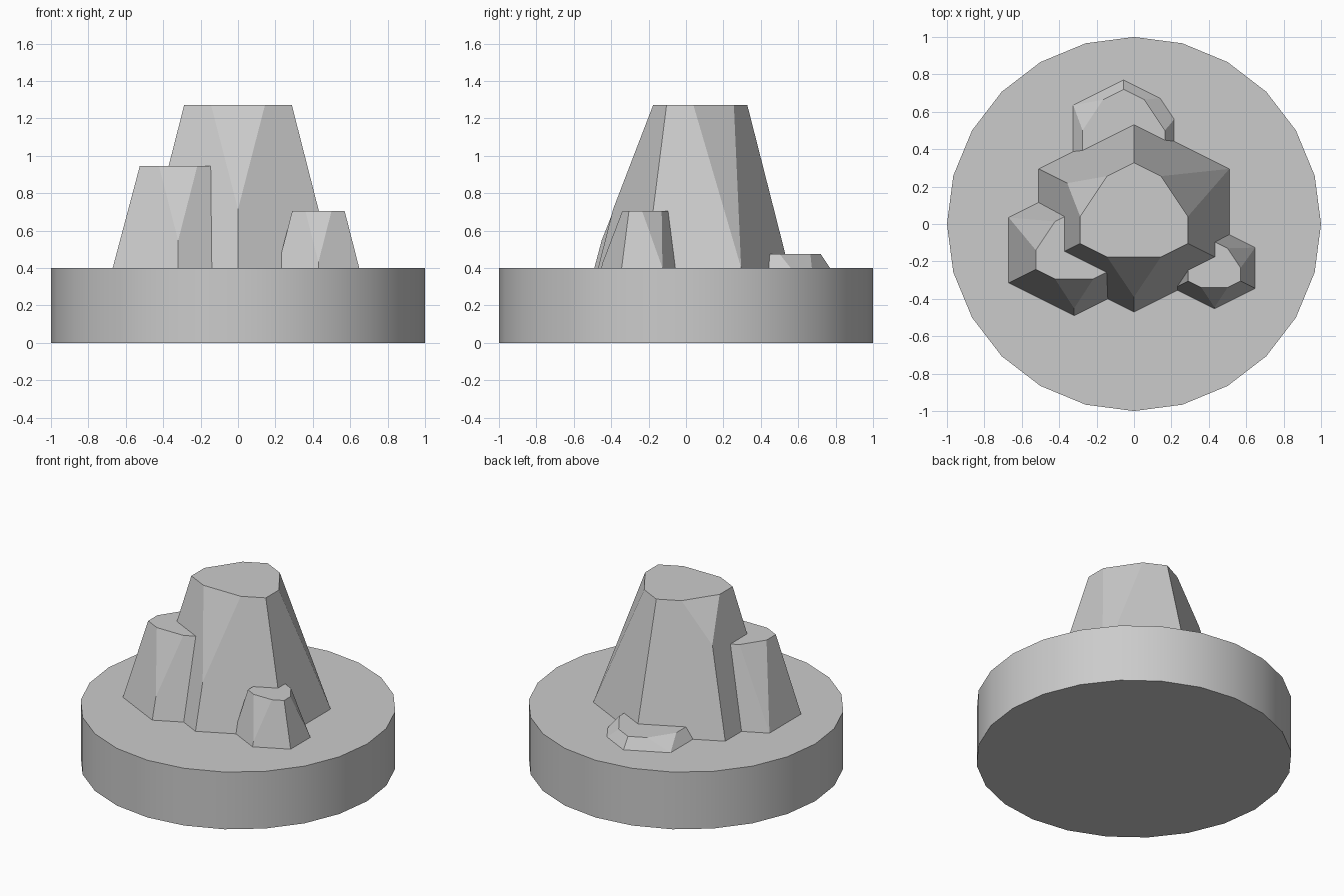
import bpy
import bmesh
from math import pi
from mathutils import Vector

cube = bpy.data.objects.get("Cube")
if cube:
    bpy.data.objects.remove(cube, do_unlink=True)

BASE_TOP = 0.4

# One plain stone grey
stone = bpy.data.materials.new("stone_grey")
stone.use_nodes = True
grey = (0.6, 0.6, 0.6, 1)
stone.diffuse_color = grey
stone.node_tree.nodes["Principled BSDF"].inputs["Base Color"].default_value = grey


def hex_ring(cx, cy, r, z):
    """Hexagon with a corner at the back, running clockwise from above."""
    shape = [(0, 1), (1, .5), (1, -.5), (0, -1), (-1, -.5), (-1, .5)]
    return [Vector((cx + r * x, cy + r * y, z)) for x, y in shape]


def rock(name, cx, cy, r_low, r_top, top, cuts):
    """Tapered hexagonal rock; every other corner is chopped off.
    Each cut is the height fraction where the chop leaves the corner edge;
    a negative one reaches through the foot of the rock."""
    low = hex_ring(cx, cy, r_low, BASE_TOP)
    high = hex_ring(cx, cy, r_top, top)
    points = []
    for i in range(6):
        if i not in cuts:
            points += [low[i], high[i]]
            continue
        t = cuts[i]
        for n in (i - 1, (i + 1) % 6):
            points.append(high[i].lerp(high[n], 0.5))
            if t < 0:
                points.append(low[i].lerp(low[n], 0.5 * t / (t - 1)))
        if t >= 0:
            points.append(low[i].lerp(high[i], t))
            if t > 0:
                points.append(low[i])
    bm = bmesh.new()
    for p in points:
        bm.verts.new(p)
    bmesh.ops.convex_hull(bm, input=bm.verts[:])
    bmesh.ops.dissolve_limit(bm, angle_limit=0.01, verts=bm.verts[:], edges=bm.edges[:])
    bmesh.ops.recalc_face_normals(bm, faces=bm.faces[:])
    mesh = bpy.data.meshes.new(name)
    bm.to_mesh(mesh)
    bm.free()
    mesh.materials.append(stone)
    bpy.context.collection.objects.link(bpy.data.objects.new(name, mesh))


# Round base
bpy.ops.mesh.primitive_cylinder_add(vertices=24, radius=1, depth=BASE_TOP,
                                    location=(0, 0, BASE_TOP / 2))
base = bpy.context.object
base.name = "round_base"
base.data.materials.append(stone)
bpy.ops.object.shade_smooth_by_angle(angle=pi / 6)

# Rocks: corner 1 is back left, 3 is front, 5 is back right
rock("main_rock", 0, 0.04, 0.51, 0.288, 1.27, {1: 0, 3: 0.36, 5: 0.69})
rock("right_rock", -0.32, -0.14, 0.35, 0.205, 0.945, {1: 0, 3: 0.27, 5: 0})
rock("left_rock", 0.43, -0.235, 0.218, 0.14, 0.705, {1: 0, 3: 0.1, 5: 0})
rock("back_rock", -0.055, 0.5, 0.27, 0.22, 0.475, {1: -1.27, 3: 0, 5: 0})
